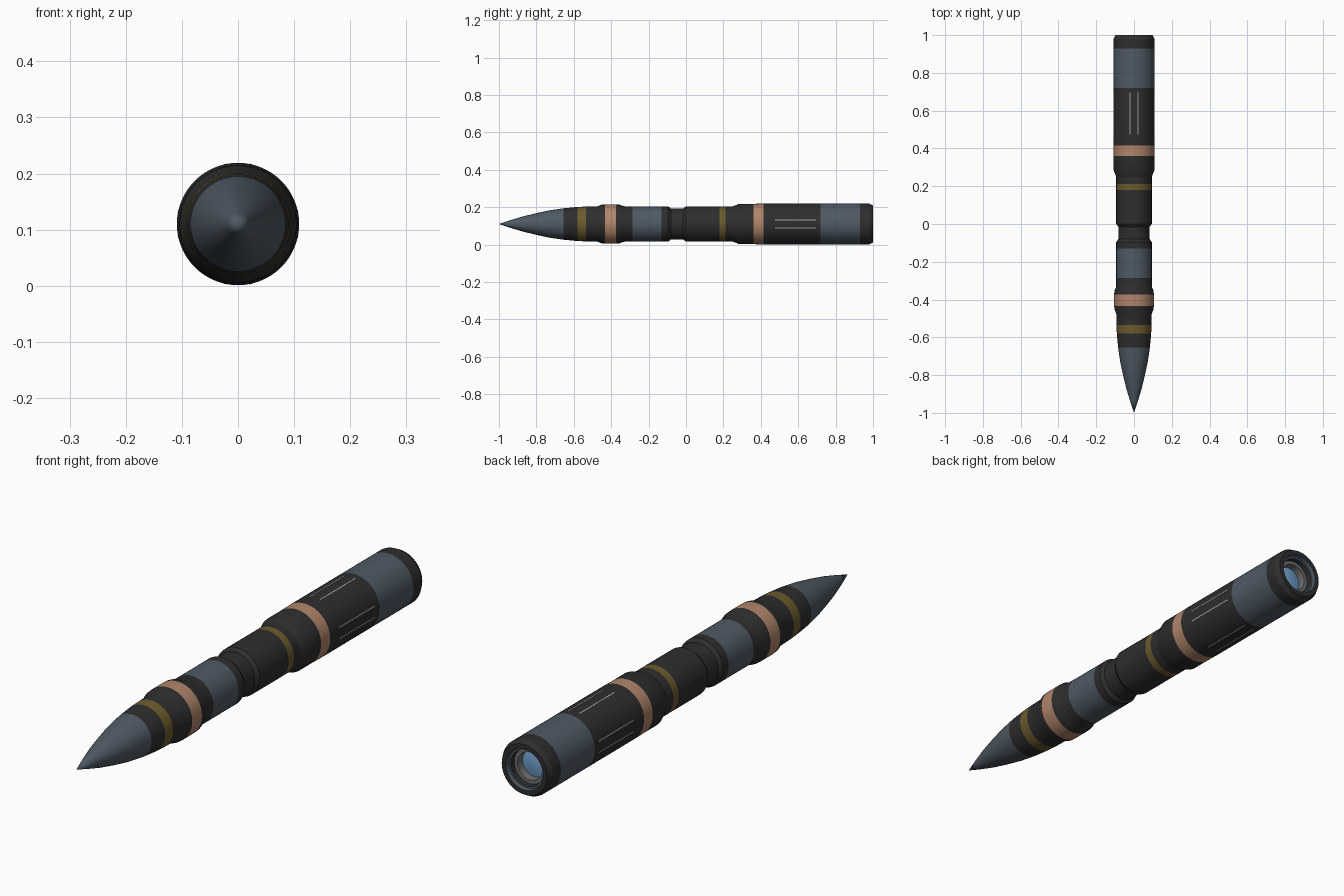
import bpy, bmesh, math
from mathutils import Matrix

if "Cube" in bpy.data.objects:
    bpy.data.objects.remove(bpy.data.objects["Cube"])

AXIS_Z = 0.11
SIDES = 64
COLOURS = {
    "black": (0.027, 0.027, 0.027), "slate": (0.078, 0.102, 0.13),
    "copper": (0.44, 0.235, 0.145), "gold": (0.15, 0.105, 0.026),
    "grey": (0.15, 0.155, 0.16), "pale_grey": (0.35, 0.35, 0.35),
    "lens_blue": (0.16, 0.36, 0.62),
}
MATS = {}
for n, c in COLOURS.items():
    m = bpy.data.materials.new(n)
    m.diffuse_color = (*c, 1)
    m.use_nodes = True
    m.node_tree.nodes["Principled BSDF"].inputs["Base Color"].default_value = m.diffuse_color
    MATS[n] = m


def finish(bm, name, mats):
    me = bpy.data.meshes.new(name)
    bm.to_mesh(me)
    bm.free()
    ob = bpy.data.objects.new(name, me)
    bpy.context.collection.objects.link(ob)
    for m in mats:
        me.materials.append(MATS[m])
    bpy.ops.object.select_all(action='DESELECT')
    ob.select_set(True)
    bpy.context.view_layer.objects.active = ob
    bpy.ops.object.shade_smooth_by_angle(angle=math.radians(25))
    return ob


def lathe(name, start, rows):
    """Revolve about the y axis; each row is (y, r, colour of the strip ending there)."""
    bm = bmesh.new()
    mats = []

    def ring(y, r):
        if r == 0:
            return [bm.verts.new((0, y, AXIS_Z))]
        return [bm.verts.new((r * math.cos(a), y, AXIS_Z + r * math.sin(a)))
                for a in (2 * math.pi * i / SIDES for i in range(SIDES))]
    prev = ring(*start)
    for y, r, col in rows:
        if col not in mats:
            mats.append(col)
        cur = ring(y, r)
        for i in range(SIDES):
            j = (i + 1) % SIDES
            if len(prev) == 1:
                vs = (prev[0], cur[i], cur[j])
            elif len(cur) == 1:
                vs = (prev[i], cur[0], prev[j])
            else:
                vs = (prev[i], cur[i], cur[j], prev[j])
            f = bm.faces.new(vs)
            f.material_index = mats.index(col)
        prev = cur
    # first ring vertex order runs so that outward normals need one flip
    bmesh.ops.reverse_faces(bm, faces=bm.faces[:])
    bm.normal_update()
    if name != "rear_lens":
        f = max(bm.faces, key=lambda q: q.calc_center_median().x)
        if f.normal.x < 0:
            bmesh.ops.reverse_faces(bm, faces=bm.faces[:])
    else:
        for f in bm.faces:
            if f.normal.y < 0:
                f.normal_flip()
    return finish(bm, name, mats)


# Pointed nose
lathe("nose_cone", (-1, 0), [
    (-0.94, 0.020, "slate"), (-0.87, 0.041, "slate"), (-0.80, 0.058, "slate"),
    (-0.73, 0.073, "slate"), (-0.655, 0.084, "slate")])

# Front grip with collar and slate band
lathe("front_grip", (-0.655, 0.084), [
    (-0.58, 0.091, "black"), (-0.535, 0.093, "gold"), (-0.475, 0.094, "black"),
    (-0.45, 0.104, "black"), (-0.433, 0.105, "black"), (-0.373, 0.105, "copper"),
    (-0.355, 0.104, "black"), (-0.335, 0.095, "black"), (-0.285, 0.094, "black"),
    (-0.13, 0.094, "slate"), (-0.095, 0.094, "black")])

# Narrow waist and middle barrel
lathe("waist_and_barrel", (-0.095, 0.094), [
    (-0.08, 0.083, "black"), (-0.015, 0.083, "black"), (0.0, 0.094, "black"),
    (0.18, 0.094, "black"), (0.212, 0.094, "gold"), (0.25, 0.094, "black")])

# Thick rear body with stepped open end
lathe("rear_body", (0.25, 0.094), [
    (0.285, 0.108, "black"), (0.36, 0.108, "black"), (0.415, 0.109, "copper"),
    (0.72, 0.109, "black"), (0.93, 0.109, "slate"), (0.98, 0.109, "black"),
    (1.0, 0.098, "black"), (1.0, 0.080, "black"), (0.985, 0.077, "slate"),
    (0.985, 0.070, "slate"), (0.965, 0.068, "black"), (0.965, 0.054, "grey"),
    (0.935, 0.052, "grey")])

# Lens disc in the open end
lathe("rear_lens", (0.936, 0.053), [(0.942, 0.030, "lens_blue"), (0.944, 0, "lens_blue")])

# Thin pale lines, a pair on each of four sides of the rear body
bm = bmesh.new()
for k in range(4):
    for s in (-1, 1):
        turn = k * math.pi / 2 + s * 0.205
        mat = (Matrix.Translation((0, 0.585, AXIS_Z)) @ Matrix.Rotation(turn, 4, 'Y')
               @ Matrix.Translation((0, 0, 0.1075)) @ Matrix.Diagonal((0.005, 0.22, 0.004, 1)))
        bmesh.ops.create_cube(bm, size=1, matrix=mat)
finish(bm, "side_lines", ["pale_grey"])
